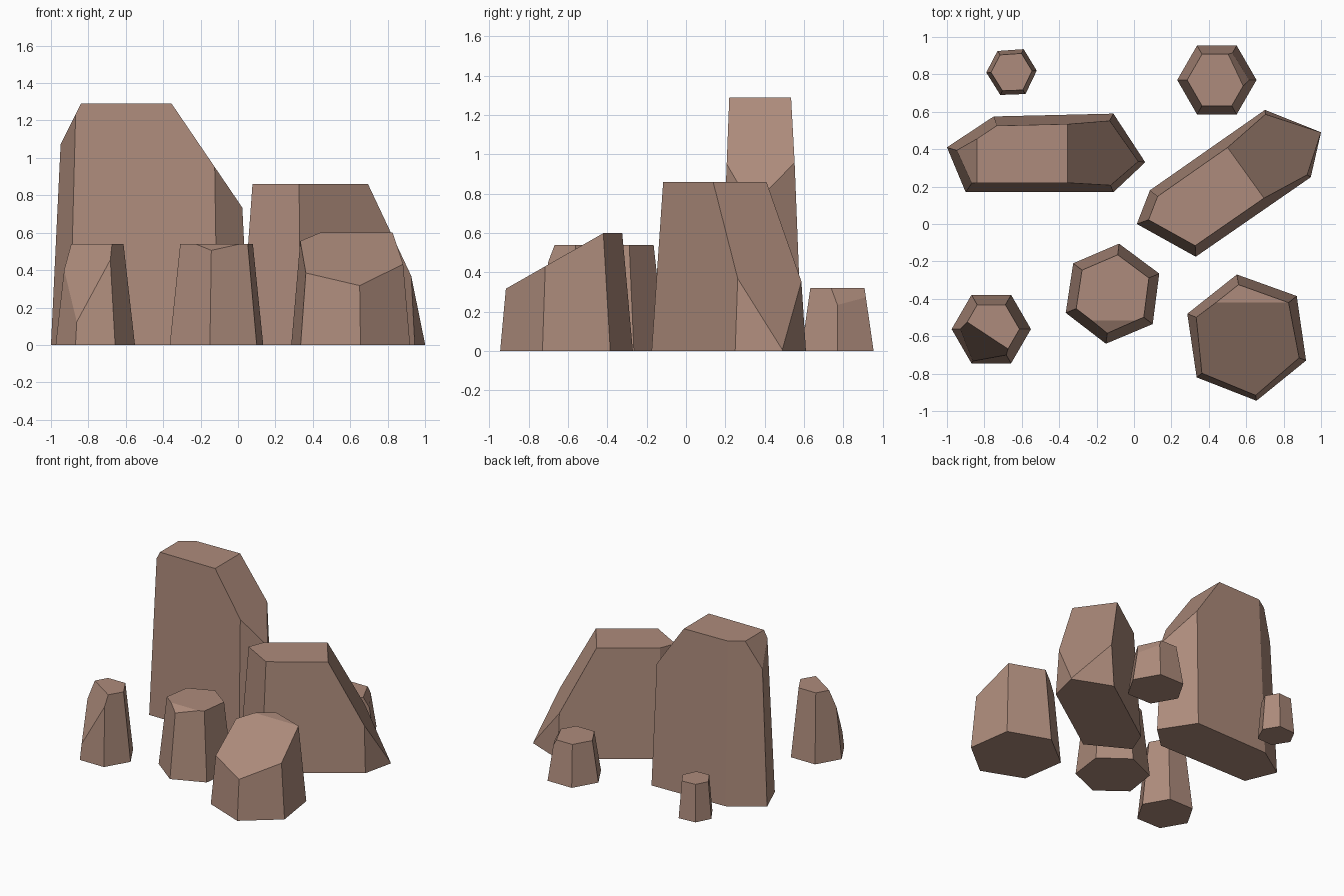
import bpy
import bmesh
from mathutils import Vector

default_cube = bpy.data.objects.get("Cube")
if default_cube:
    bpy.data.objects.remove(default_cube, do_unlink=True)

# Single matte stone colour
stone = bpy.data.materials.new("warm_brown_stone")
stone.use_nodes = True
stone_colour = (0.42, 0.26, 0.2, 1.0)
stone.diffuse_color = stone_colour
shader = stone.node_tree.nodes["Principled BSDF"]
shader.inputs["Base Color"].default_value = stone_colour
shader.inputs["Roughness"].default_value = 0.9


def inset_outline(outline, distance):
    """Move every side of a counter-clockwise outline inwards by the same distance."""
    points = [Vector(p) for p in outline]
    result = []
    for i, point in enumerate(points):
        before = (point - points[i - 1]).normalized()
        after = (points[(i + 1) % len(points)] - point).normalized()
        n1 = Vector((-before.y, before.x))
        n2 = Vector((-after.y, after.x))
        result.append(point + (n1 + n2) * distance / (1 + n1.dot(n2)))
    return result


def hexagon(x, y, half_width, half_depth):
    """Counter-clockwise hexagon with points on its left and right."""
    w, d = half_width, half_depth
    return [(x - w, y), (x - w / 2, y - d), (x + w / 2, y - d),
            (x + w, y), (x + w / 2, y + d), (x - w / 2, y + d)]


def make_rock(name, outline, height, taper, cuts=()):
    """Tapered prism, chipped by planes given as (point, outward normal)."""
    bm = bmesh.new()
    bottom = [bm.verts.new((x, y, 0)) for x, y in outline]
    top = [bm.verts.new((p.x, p.y, height)) for p in inset_outline(outline, taper)]
    bm.faces.new(bottom[::-1])
    bm.faces.new(top)
    for i in range(len(bottom)):
        j = (i + 1) % len(bottom)
        bm.faces.new((bottom[i], bottom[j], top[j], top[i]))

    # Slice off each chip and close the opening
    for point, normal in cuts:
        geometry = bm.verts[:] + bm.edges[:] + bm.faces[:]
        cut = bmesh.ops.bisect_plane(bm, geom=geometry, dist=0.0001, plane_co=point,
                                     plane_no=Vector(normal).normalized(),
                                     clear_outer=True)
        rim = [e for e in cut["geom_cut"] if isinstance(e, bmesh.types.BMEdge)]
        bmesh.ops.contextual_create(bm, geom=rim)
    bmesh.ops.recalc_face_normals(bm, faces=bm.faces[:])

    mesh = bpy.data.meshes.new(name)
    bm.to_mesh(mesh)
    bm.free()
    mesh.materials.append(stone)
    rock = bpy.data.objects.new(name, mesh)
    bpy.context.collection.objects.link(rock)
    return rock


# Large standing slabs
make_rock("tall_slab",
          [(-1, .41), (-.9, .17), (-.11, .17), (.06, .33), (-.11, .59), (-.75, .575)],
          1.29, .05,
          [((-.84, .4, 1.29), (-2, 0, 1)), ((-.355, .4, 1.29), (1.47, 0, 1))])
make_rock("leaning_slab",
          [(.015, 0), (.33, -.175), (.945, .25), (1, .49), (.7, .61), (.085, .18)],
          .86, .05,
          [((.69, .145, .86), (1.53, 1.1, 1))])

# Medium boulders
make_rock("sloped_boulder",
          [(.285, -.48), (.335, -.82), (.655, -.945), (.92, -.73), (.87, -.385), (.55, -.27)],
          .6, .048,
          [((.6, -.42, .6), (0, -.57, 1))])
make_rock("middle_boulder",
          [(-.365, -.475), (-.15, -.64), (.1, -.535), (.135, -.265), (-.08, -.105), (-.325, -.21)],
          .54, .052,
          [((-.1, -.515, .54), (0, -.5, 1))])
make_rock("chipped_boulder", hexagon(-.763, -.562, .212, .183), .54, .053,
          [((-.89, -.525, .54), (-1.45, -2.2, 1))])

# Small stones at the back
make_rock("back_stone", hexagon(.443, .77, .212, .184), .32, .046,
          [((.505, .905, .32), (1.8, .85, 1))])
make_rock("small_stone",
          [(-.79, .81), (-.715, .69), (-.58, .695), (-.52, .82), (-.59, .935), (-.73, .925)],
          .29, .022)
